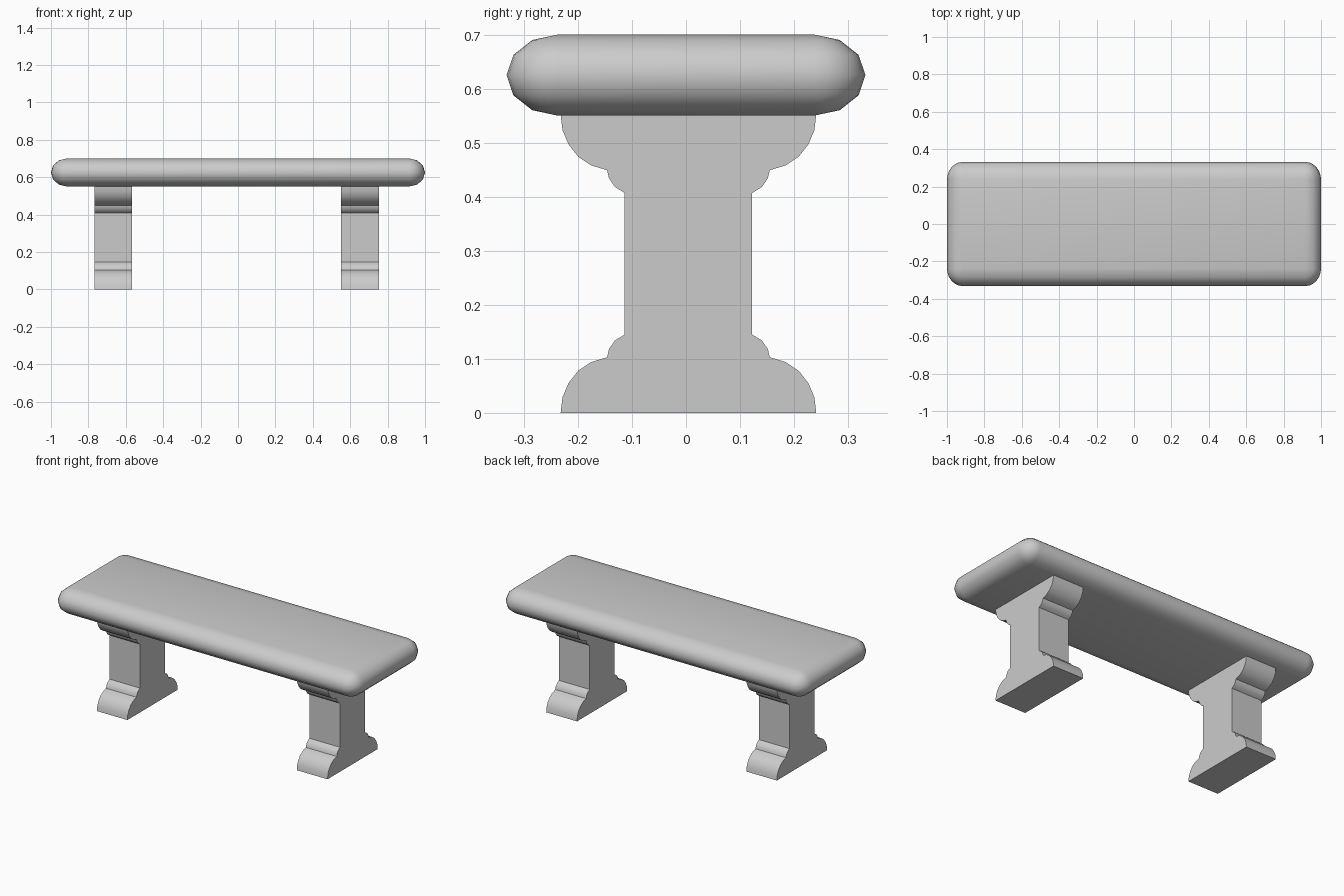
import bpy, bmesh
from math import cos, sin, radians

if "Cube" in bpy.data.objects:
    bpy.data.objects.remove(bpy.data.objects["Cube"])


def finish(name, bm, angle):
    bmesh.ops.remove_doubles(bm, verts=bm.verts, dist=1e-5)
    bmesh.ops.recalc_face_normals(bm, faces=bm.faces)
    mesh = bpy.data.meshes.new(name)
    bm.to_mesh(mesh)
    bm.free()
    obj = bpy.data.objects.new(name, mesh)
    bpy.context.collection.objects.link(obj)
    bpy.ops.object.select_all(action='DESELECT')
    obj.select_set(True)
    bpy.context.view_layer.objects.active = obj
    bpy.ops.object.shade_smooth_by_angle(angle=radians(angle))
    return obj


# Seat: slab with elliptically rounded edges and corners, stacked as rings
def make_seat():
    half = (1.0, 0.332)
    rx, ry, rz, zc = 0.085, 0.095, 0.075, 0.625
    corners = [(1, 1, 0), (-1, 1, 90), (-1, -1, 180), (1, -1, 270)]
    bm = bmesh.new()
    rings = []
    for level in range(-90, 91, 30):
        c, s = cos(radians(level)), sin(radians(level))
        ring = []
        for sx, sy, start in corners:
            for step in range(0, 91, 15):
                t = radians(start + step)
                ring.append(bm.verts.new((sx * (half[0] - rx) + rx * c * cos(t),
                                          sy * (half[1] - ry) + ry * c * sin(t),
                                          zc + rz * s)))
        rings.append(ring)
    n = len(rings[0])
    for a, b in zip(rings, rings[1:]):
        for i in range(n):
            j = (i + 1) % n
            bm.faces.new((a[i], a[j], b[j], b[i]))
    # flat top and underside from the four inner corners
    for ring in (rings[0], rings[-1]):
        bm.faces.new([ring[i * 7] for i in range(4)])
    finish("seat", bm, 45)


# Leg: moulded pedestal profile, mirrored up and sideways, extruded along x
def make_leg(name, x0, x1):
    yc, height = 0.0045, 0.552
    foot = [(0.2365, 0), (0.233, 0.029), (0.222, 0.055), (0.204, 0.078),
            (0.180, 0.094), (0.1505, 0.103), (0.147, 0.118), (0.136, 0.134),
            (0.118, 0.145)]
    side = foot + [(y, height - z) for y, z in reversed(foot)]
    outline = side + [(-y, z) for y, z in reversed(side)]
    bm = bmesh.new()
    face = bm.faces.new([bm.verts.new((x0, yc + y, z)) for y, z in outline])
    ext = bmesh.ops.extrude_face_region(bm, geom=[face])["geom"]
    moved = [v for v in ext if isinstance(v, bmesh.types.BMVert)]
    bmesh.ops.translate(bm, verts=moved, vec=(x1 - x0, 0, 0))
    # cap the start end if the extrusion removed it
    holes = [e for e in bm.edges if e.is_boundary]
    if holes:
        bmesh.ops.holes_fill(bm, edges=holes)
    finish(name, bm, 35)


make_seat()
make_leg("left_leg", -0.768, -0.567)
make_leg("right_leg", 0.550, 0.753)
